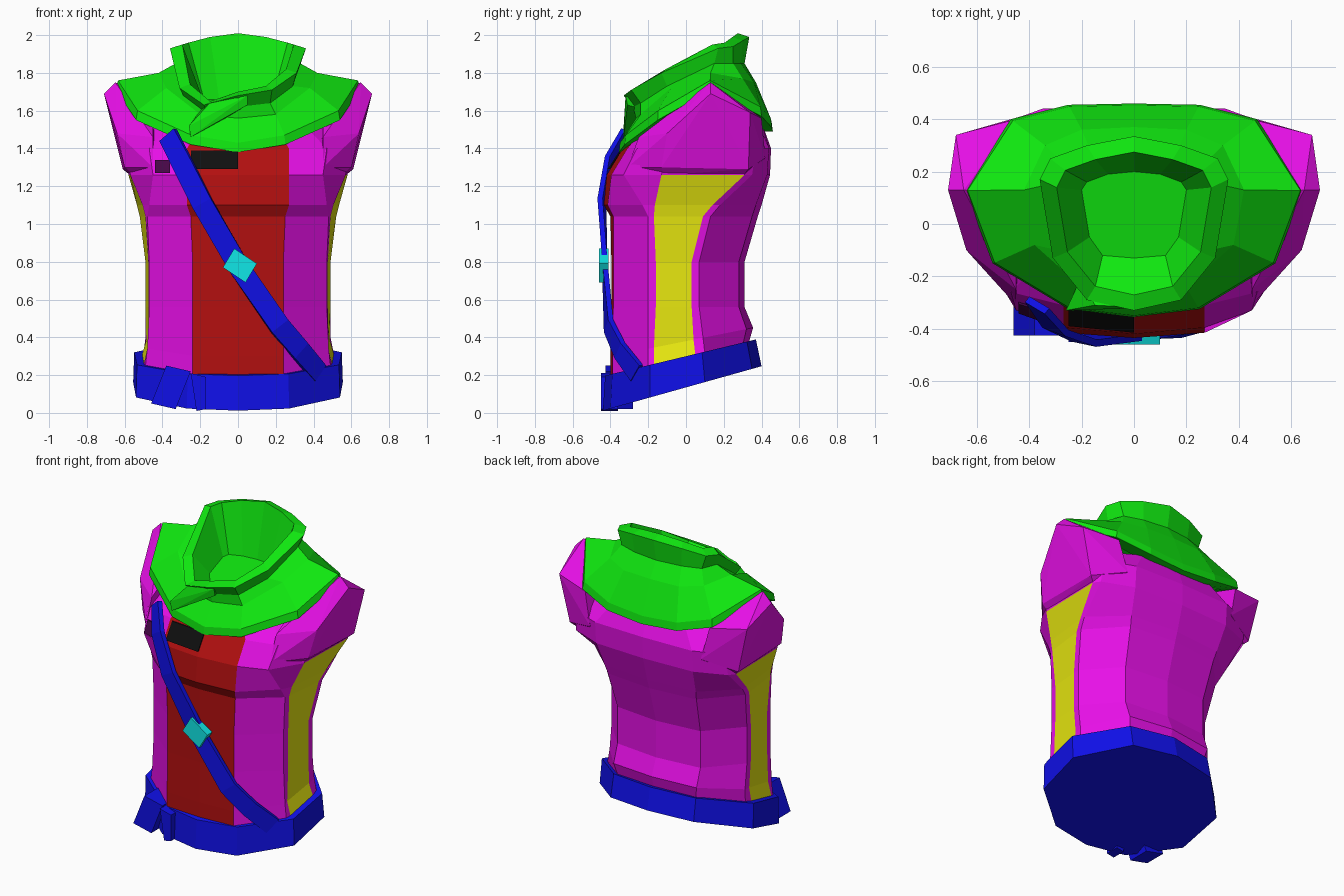
import bpy
import bmesh
from mathutils import Vector

default_cube = bpy.data.objects.get("Cube")
if default_cube:
    bpy.data.objects.remove(default_cube, do_unlink=True)


def make_material(name, red, green, blue):
    material = bpy.data.materials.new(name)
    material.use_nodes = True
    color = (red, green, blue, 1.0)
    material.diffuse_color = color
    material.node_tree.nodes["Principled BSDF"].inputs["Base Color"].default_value = color
    return material


scarf_green = make_material("scarf green", .005, .8, .005)
tunic_magenta = make_material("tunic magenta", .8, .005, .8)
belt_blue = make_material("belt blue", .005, .005, .8)
panel_red = make_material("panel red", .45, .005, .005)
side_yellow = make_material("side yellow", .8, .8, .005)
buckle_teal = make_material("buckle teal", .005, .8, .8)
patch_black = make_material("patch black", .005, .005, .005)
patch_purple = make_material("patch purple", .06, .002, .06)


def finish(name, mesh_data, materials):
    """Turn a bmesh into a flat shaded object."""
    bmesh.ops.recalc_face_normals(mesh_data, faces=mesh_data.faces)
    mesh = bpy.data.meshes.new(name)
    mesh_data.to_mesh(mesh)
    mesh_data.free()
    for material in materials:
        mesh.materials.append(material)
    part = bpy.data.objects.new(name, mesh)
    bpy.context.scene.collection.objects.link(part)
    return part


def loft(name, rings, materials, choose=lambda row, column: 0):
    """Skin closed rings of points and cap both ends."""
    mesh_data = bmesh.new()
    rows = [[mesh_data.verts.new(point) for point in ring] for ring in rings]
    count = len(rows[0])
    for row in range(len(rows) - 1):
        for column in range(count):
            after = (column + 1) % count
            face = mesh_data.faces.new((rows[row][column], rows[row][after],
                                        rows[row + 1][after], rows[row + 1][column]))
            face.material_index = choose(row, column)
    mesh_data.faces.new(rows[0][::-1])
    mesh_data.faces.new(rows[-1])
    return finish(name, mesh_data, materials)


def hull(name, points, material):
    """Faceted solid wrapped around a few corner points."""
    mesh_data = bmesh.new()
    for point in points:
        mesh_data.verts.new(point)
    bmesh.ops.convex_hull(mesh_data, input=mesh_data.verts[:])
    return finish(name, mesh_data, [material])


def slab(name, outline, front, back, material):
    """Extrude a front outline of (x, z) pairs between two depths."""
    return hull(name, [(x, y, z) for x, z in outline for y in (front, back)], material)


def patch(name, corners, material):
    """Thin plate lying on the chest."""
    return hull(name, [(x, y - lift, z) for x, y, z in corners for lift in (0, .008)], material)


def both_sides(half):
    """Complete a half ring that runs from front centre to back centre."""
    return half + [(-x, y, z) for x, y, z in half[-2:0:-1]]


def tilted(outline, height, slope):
    return both_sides([(x, y, height + slope * y) for x, y in outline])


# Torso: cross-sections from hem to collar
hem = [(0, -.4), (.24, -.39), (.49, -.2), (.5, -.17), (.51, .05), (.5, .1), (.28, .3), (0, .33)]
hip = [(0, -.4), (.24, -.39), (.48, -.2), (.475, -.17), (.485, .04), (.49, .09), (.3, .32), (0, .355)]
waist = [(0, -.395), (.24, -.385), (.47, -.2), (.475, -.16), (.49, .03), (.49, .07), (.3, .28), (0, .31)]
rib = [(0, -.4), (.25, -.385), (.48, -.2), (.49, -.17), (.52, .09), (.52, .13), (.32, .35), (0, .38)]
breast = [(0, -.435), (.27, -.415), (.47, -.23), (.505, -.165), (.535, .14), (.535, .18), (.33, .37), (0, .4)]
armpit = [(0, -.42), (.27, -.395), (.45, -.33), (.57, -.13), (.58, .31), (.55, .35), (.35, .43), (0, .445)]
chest = [(0, -.335), (.27, -.31), (.47, -.26), (.6, -.1), (.6, .31), (.54, .37), (.35, .44), (0, .45)]
collar = [(0, -.24), (.2, -.22), (.36, -.15), (.48, -.08), (.48, .25), (.4, .3), (.25, .38), (0, .4)]
torso_rings = [tilted(hem, .29, .22), tilted(hip, .38, .2), tilted(waist, .56, 0),
               tilted(waist, .8, 0), tilted(rib, 1.04, 0), tilted(breast, 1.1, 0),
               tilted(armpit, 1.26, 0), tilted(chest, 1.4, 0), tilted(collar, 1.52, .05)]


def torso_color(row, column):
    if column in (0, 13):
        return 1
    if column in (3, 10) and row < 6:
        return 2
    return 0


loft("torso", torso_rings, [tunic_magenta, panel_red, side_yellow], torso_color)

# Shoulders: sleeve openings flaring outwards
shoulder = [(.6, -.13, 1.3), (.64, -.1, 1.48), (.71, .13, 1.69), (.65, .13, 1.75), (.68, .34, 1.59),
            (.61, .33, 1.29), (.56, -.12, 1.26), (.56, .3, 1.25), (.45, -.31, 1.3), (.45, -.25, 1.46),
            (.45, .1, 1.66), (.45, .4, 1.56), (.4, .42, 1.35)]
for side, label in ((1, "left"), (-1, "right")):
    hull(label + "_shoulder", [(side * x, y, z) for x, y, z in shoulder], tunic_magenta)

# Belt: tilted ten-sided band with a closed underside
belt_outline = [(0, -.44), (.27, -.4), (.54, -.19), (.555, .1), (.3, .35), (0, .4)]
belt_top = [(x * .99, y * .95 - .01) for x, y in belt_outline]
belt_inner = [(x * .8, y * .8) for x, y in belt_outline]
loft("belt", [tilted(belt_outline, .135, .28), tilted(belt_top, .3, .24),
              tilted(belt_inner, .3, .24)], [belt_blue])
slab("belt_knot", [(-.38, .25), (-.25, .22), (-.33, .02), (-.46, .05)], -.425, -.28, belt_blue)
slab("belt_tail", [(-.25, .21), (-.17, .19), (-.17, .02), (-.22, .01)], -.45, -.36, belt_blue)

# Sash: flat strap following the chest
sash_path = [(-.37, -.31, 1.47), (-.3, -.4, 1.33), (-.19, -.445, 1.11), (0, -.43, .78),
             (.22, -.41, .46), (.33, -.35, .33), (.43, -.26, .21)]
path = [Vector(point) for point in sash_path]
sash_rings = []
for index, point in enumerate(path):
    along = path[min(index + 1, len(path) - 1)] - path[max(index - 1, 0)]
    outward = Vector((point.x, point.y * 2, 0)).normalized()
    across = along.cross(outward).normalized() * .055
    outward = across.cross(along).normalized() * .014
    sash_rings.append([point + across + outward, point - across + outward,
                       point - across - outward, point + across - outward])
loft("sash", sash_rings, [belt_blue])
slab("sash_buckle", [(-.02, .87), (.1, .79), (.04, .69), (-.08, .77)], -.46, -.41, buckle_teal)

# Chest patches
patch("chest_patch", [(-.25, -.382, 1.29), (0, -.407, 1.29), (0, -.342, 1.39),
                      (-.25, -.317, 1.39)], patch_black)
patch("side_patch", [(-.36, -.3625, 1.27), (-.44, -.334, 1.27), (-.44, -.298, 1.34),
                     (-.36, -.322, 1.34)], patch_purple)

# Scarf: mantle over the shoulders, then a hollow rolled collar
rim = [(0, -.355, 1.38), (.25, -.325, 1.42), (.54, -.15, 1.55), (.645, .13, 1.71),
       (.47, .4, 1.57), (.25, .455, 1.51), (0, .46, 1.49)]
neck = [(0, -.265, 1.56), (.2, -.24, 1.58), (.38, -.08, 1.72), (.42, .13, 1.8),
        (.34, .3, 1.77), (.2, .36, 1.75), (0, .37, 1.75)]
under_lip = [(0, -.28, 1.62), (.17, -.24, 1.64), (.29, -.1, 1.73), (.33, .15, 1.85),
             (.29, .25, 1.85), (.17, .29, 1.85), (0, .31, 1.85)]
lip = [(0, -.33, 1.68), (.18, -.29, 1.71), (.31, -.13, 1.8), (.36, .17, 1.93),
       (.32, .25, 1.94), (.18, .3, 1.97), (0, .335, 1.99)]
pit = [(0, -.13, 1.6), (.12, -.12, 1.6), (.17, -.05, 1.62), (.2, .13, 1.65),
       (.18, .16, 1.66), (.1, .19, 1.66), (0, .2, 1.66)]


def resized(ring, factor, lift):
    return [(x * factor, y * factor, z + lift) for x, y, z in ring]


def wrapped(half, drop):
    """Let the right front of the collar sink where the scarf wraps over."""
    return [(x, y, z - drop if x < 0 and y < 0 else z) for x, y, z in both_sides(half)]


loft("scarf", [both_sides(resized(rim, .8, 0)), both_sides(rim), both_sides(resized(rim, .985, .05)),
               both_sides(neck), wrapped(under_lip, .05), wrapped(lip, .08),
               wrapped(resized(lip, .82, .02), .08), both_sides(pit)], [scarf_green])
hull("scarf_fold", [(.05, -.32, 1.68), (.05, -.31, 1.63), (-.15, -.31, 1.64), (-.12, -.32, 1.55),
                    (-.26, -.33, 1.52), (-.25, -.33, 1.46), (-.2, -.2, 1.6), (-.2, -.2, 1.48),
                    (0, -.2, 1.6)], scarf_green)
